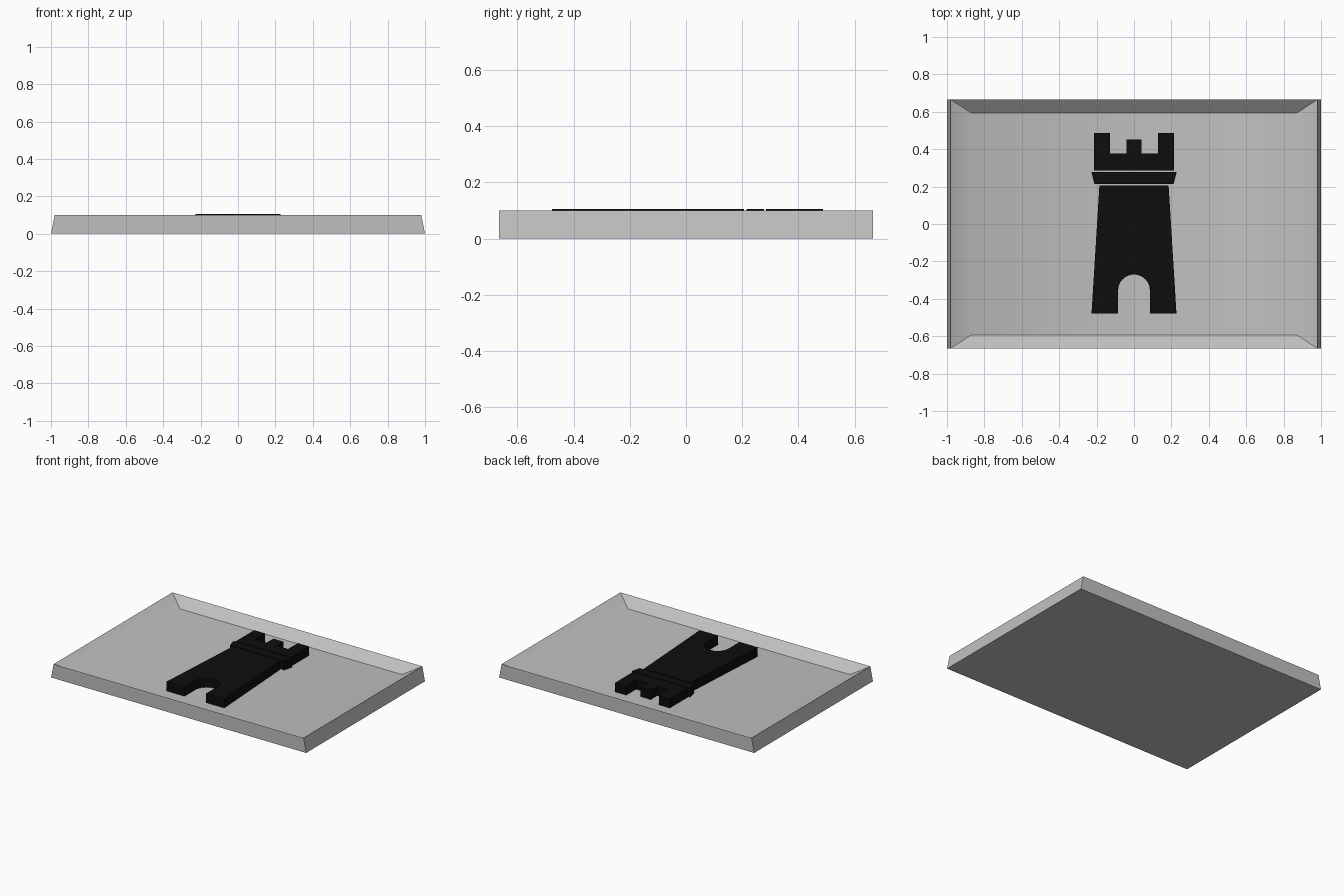
import bpy, bmesh, math

if "Cube" in bpy.data.objects:
    bpy.data.objects.remove(bpy.data.objects["Cube"])


def material(name, value):
    m = bpy.data.materials.new(name)
    m.diffuse_color = (value, value, value, 1)
    m.use_nodes = True
    m.node_tree.nodes["Principled BSDF"].inputs["Base Color"].default_value = m.diffuse_color
    return m


GREY = material("light grey", 0.53)
BLACK = material("black", 0.004)
FLOOR, RIM, TOP = 0.04, 0.10, 0.105


def make_object(name, bm, mat):
    bmesh.ops.recalc_face_normals(bm, faces=bm.faces[:])
    mesh = bpy.data.meshes.new(name)
    bm.to_mesh(mesh)
    bm.free()
    mesh.materials.append(mat)
    obj = bpy.data.objects.new(name, mesh)
    bpy.context.collection.objects.link(obj)
    return obj


def slab(name, half):
    """Extrude a mirrored outline, given as its right half from top to bottom."""
    outline = half + [(-x, y) for x, y in reversed(half) if x > 1e-6]
    bm = bmesh.new()
    face = bm.faces.new([bm.verts.new((x, y, FLOOR)) for x, y in outline])
    lifted = bmesh.ops.extrude_face_region(bm, geom=[face], use_keep_orig=True)
    verts = [v for v in lifted["geom"] if isinstance(v, bmesh.types.BMVert)]
    bmesh.ops.translate(bm, vec=(0, 0, TOP - FLOOR), verts=verts)
    return make_object(name, bm, BLACK)


# Tray: stacked rectangles, from the base to a knife-edge rim and down to the floor
bm = bmesh.new()
rings = []
for hx, hy, z in [(1, 0.665, 0), (0.98, 0.665, RIM), (0.87, 0.593, FLOOR)]:
    rings.append([bm.verts.new((sx * hx, sy * hy, z))
                  for sx, sy in [(-1, -1), (1, -1), (1, 1), (-1, 1)]])
bm.faces.new(rings[0])
bm.faces.new(rings[-1])
for a, b in zip(rings, rings[1:]):
    for i in range(4):
        j = (i + 1) % 4
        bm.faces.new((a[i], a[j], b[j], b[i]))
tray = make_object("tray", bm, GREY)
bpy.context.view_layer.objects.active = tray
tray.select_set(True)
bpy.ops.object.shade_smooth_by_angle(angle=math.radians(30))

# Tower: battlements, collar, and body with an arched doorway
slab("tower_battlements", [(0.04, 0.452), (0.04, 0.377), (0.128, 0.377),
                           (0.128, 0.487), (0.214, 0.487), (0.214, 0.285)])
slab("tower_collar", [(0.228, 0.278), (0.212, 0.215)])
arch = [(0.085 * math.cos(a), -0.355 + 0.085 * math.sin(a))
        for a in [math.pi / 2 * i / 8 for i in range(9)]]
slab("tower_body", [(0.185, 0.206), (0.227, -0.478), (0.085, -0.478)] + arch)
